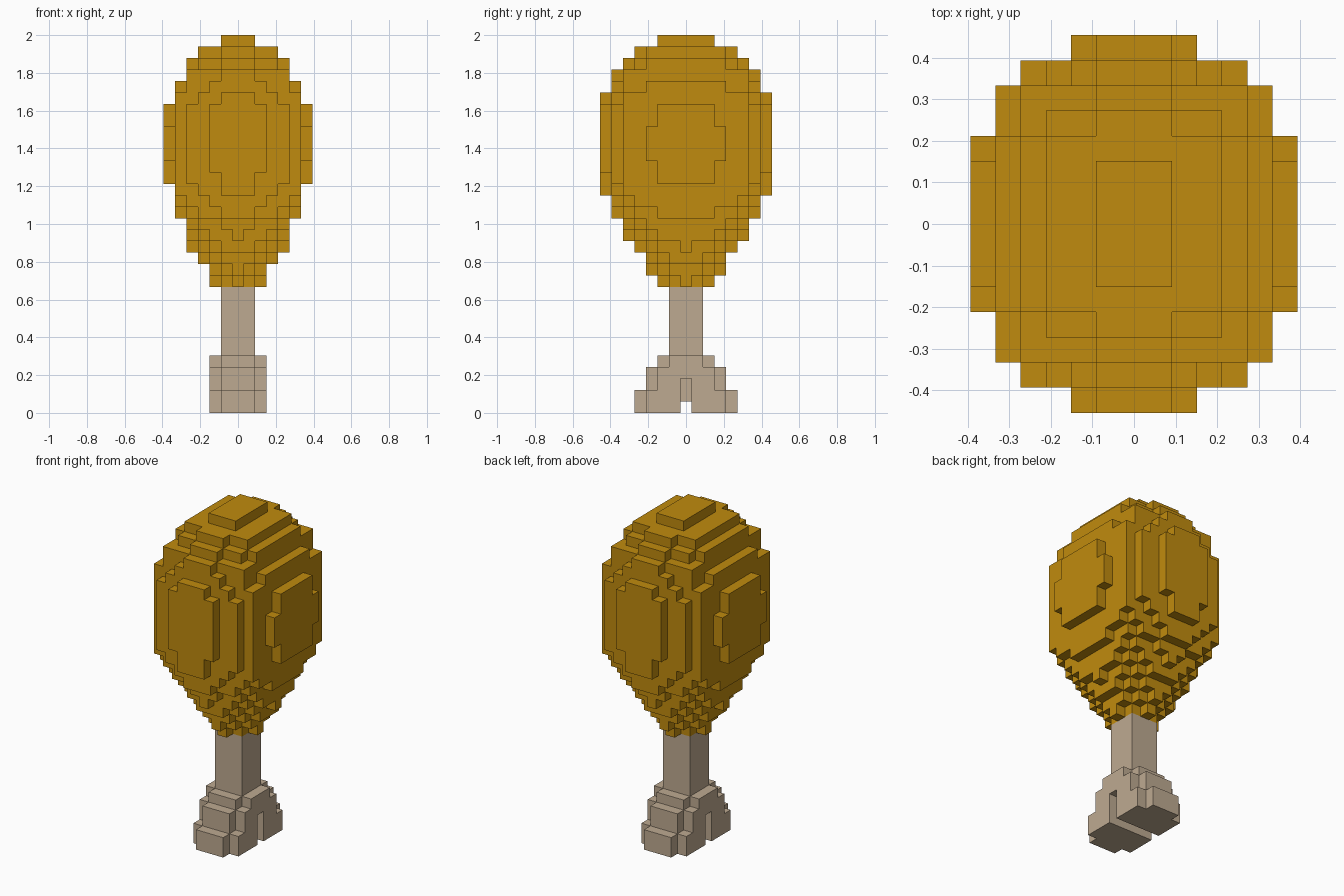
import bpy, bmesh, math
from mathutils import Vector

cube = bpy.data.objects.get("Cube")
if cube:
    bpy.data.objects.remove(cube, do_unlink=True)

V = 2 / 33  # size of one block


def material(name, rgb):
    m = bpy.data.materials.new(name)
    m.use_nodes = True
    m.diffuse_color = (*rgb, 1)
    bsdf = m.node_tree.nodes["Principled BSDF"]
    bsdf.inputs["Base Color"].default_value = (*rgb, 1)
    bsdf.inputs["Roughness"].default_value = 0.9
    return m


def block(cells, nx, ny, z0, z1):
    """Add a centred box of blocks reaching nx, ny either side, layers z0 up to z1."""
    cells.update((x, y, z) for x in range(-nx, nx + 1)
                 for y in range(-ny, ny + 1) for z in range(z0, z1))


def skin(name, cells, mat):
    """Cover a set of blocks with its outer faces only."""
    bm = bmesh.new()
    for cell in cells:
        centre = Vector(cell) + Vector((0, 0, 0.5))
        for axis in range(3):
            for sign in (-1, 1):
                beside = list(cell)
                beside[axis] += sign
                if tuple(beside) in cells:
                    continue
                n, u = Vector((0, 0, 0)), Vector((0, 0, 0))
                n[axis], u[(axis + 1) % 3] = sign * 0.5, 0.5
                w = n.normalized().cross(u)
                corners = (-u - w, u - w, u + w, -u + w)
                bm.faces.new([bm.verts.new((centre + n + c) * V) for c in corners])
    bmesh.ops.remove_doubles(bm, verts=bm.verts, dist=V * 0.01)
    # Merge flat regions into large faces
    bmesh.ops.dissolve_limit(bm, angle_limit=math.radians(1),
                             verts=bm.verts, edges=bm.edges)
    mesh = bpy.data.meshes.new(name)
    bm.to_mesh(mesh)
    bm.free()
    mesh.materials.append(mat)
    obj = bpy.data.objects.new(name, mesh)
    bpy.context.collection.objects.link(obj)
    return obj


# Meat: layer heights of one quarter, a row for each step out in x,
# running outwards in y; mirrored to the other three quarters
tops = [
    (33, 33, 33, 32, 32, 31, 30, 28),
    (33, 33, 33, 32, 32, 31, 30, 28),
    (32, 32, 32, 32, 31, 30, 29, 27),
    (32, 32, 32, 32, 31, 30, 28),
    (31, 31, 31, 31, 30, 30, 27),
    (29, 29, 29, 29, 28, 28),
    (27, 27, 27, 25),
]
bottoms = [
    (11, 11, 11, 12, 14, 15, 17, 19),
    (11, 11, 12, 13, 14, 16, 17, 19),
    (11, 12, 13, 14, 15, 17, 18, 21),
    (13, 13, 14, 15, 16, 17, 19),
    (14, 15, 15, 16, 17, 18, 20),
    (17, 17, 17, 18, 18, 19),
    (20, 20, 20, 22),
]
meat = set()
for x, (top_row, bottom_row) in enumerate(zip(tops, bottoms)):
    for y, (top, bottom) in enumerate(zip(top_row, bottom_row)):
        for z in range(bottom, top):
            meat.update((sx * x, sy * y, z) for sx in (-1, 1) for sy in (-1, 1))

# Bone: shaft, then a stepped knuckle with rounded-off corners
bone = set()
block(bone, 1, 1, 4, 11)
for reach, z0, z1 in ((4, 0, 2), (3, 2, 4), (2, 4, 5)):
    block(bone, 1, reach, z0, z1)
    block(bone, 2, reach - 1, z0, z1)

# Groove under the knuckle and a notch in each side
groove = {(x, 0, 0) for x in range(-2, 3)}
groove |= {(x, 0, z) for x in (-2, 2) for z in (1, 2)}
bone -= groove

skin("meat", meat, material("roast brown", (0.527, 0.258, 0.0044)))
skin("bone", bone, material("bone beige", (0.515, 0.402, 0.283)))
